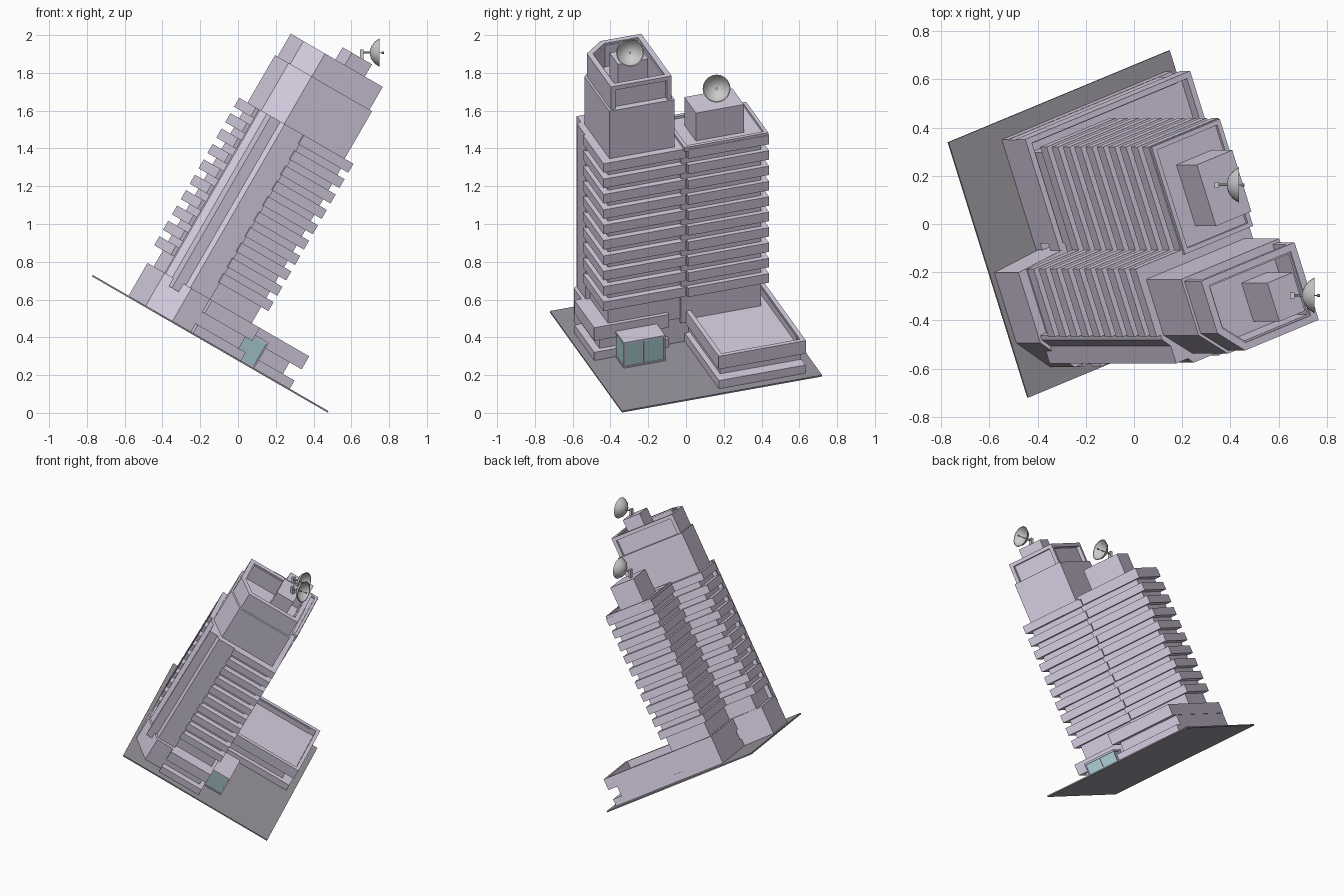
import bpy, bmesh, math
from mathutils import Matrix, Vector

if "Cube" in bpy.data.objects:
    bpy.data.objects.remove(bpy.data.objects["Cube"])

# The whole building leans: local plan coordinates (p, q, h) -> world
LEAN = (Matrix.Translation((-0.145, 0, 0.37)) @ Matrix.Rotation(math.radians(30), 4, 'Y')
        @ Matrix.Rotation(math.radians(19.8), 4, 'Z'))


def material(name, color):
    m = bpy.data.materials.new(name)
    m.diffuse_color = (*color, 1)
    m.use_nodes = True
    m.node_tree.nodes["Principled BSDF"].inputs["Base Color"].default_value = m.diffuse_color
    return m


LILAC = material("lilac_wall", (0.68, 0.62, 0.76))
GROUND = material("ground_grey", (0.32, 0.30, 0.34))
GLASS = material("pale_glass", (0.42, 0.64, 0.68))


def finish(name, bm, mat, matrix=LEAN):
    bmesh.ops.recalc_face_normals(bm, faces=bm.faces)
    bm.transform(matrix)
    me = bpy.data.meshes.new(name)
    bm.to_mesh(me)
    bm.free()
    if mat:
        me.materials.append(mat)
    ob = bpy.data.objects.new(name, me)
    bpy.context.collection.objects.link(ob)
    return ob


def add_prism(bm, poly, h0, h1):
    lo = [bm.verts.new((x, y, h0)) for x, y in poly]
    hi = [bm.verts.new((x, y, h1)) for x, y in poly]
    bm.faces.new(lo)
    bm.faces.new(hi)
    for i in range(len(poly)):
        j = (i + 1) % len(poly)
        bm.faces.new((lo[i], lo[j], hi[j], hi[i]))


def prism(name, poly, *spans, mat=LILAC):
    bm = bmesh.new()
    for h0, h1 in spans:
        add_prism(bm, poly, h0, h1)
    return finish(name, bm, mat)


def rect(p0, p1, q0, q1):
    return [(p0, q0), (p1, q0), (p1, q1), (p0, q1)]


def inset(poly, d):
    # mitred inward offset of a counter-clockwise outline
    out = []
    for i in range(len(poly)):
        a, b, c = (Vector(poly[(i + k) % len(poly)]) for k in (-1, 0, 1))
        e, f = (b - a).normalized(), (c - b).normalized()
        n, m = Vector((-e.y, e.x)), Vector((-f.y, f.x))
        out.append(tuple(b + (n + m) * (d / (1 + n.dot(m)))))
    return out


def ring(name, poly, d, h0, h1):
    bm = bmesh.new()
    inner = inset(poly, d)
    loops = [[bm.verts.new((x, y, h)) for x, y in pl]
             for pl, h in ((poly, h0), (poly, h1), (inner, h1), (inner, h0))]
    n = len(poly)
    for k in range(4):
        a, b = loops[k], loops[(k + 1) % 4]
        for i in range(n):
            j = (i + 1) % n
            bm.faces.new((a[i], a[j], b[j], b[i]))
    return finish(name, bm, LILAC)


# Ground plate
prism("ground_plate", rect(-0.563, 0.563, -0.563, 0.563), (-0.009, 0), mat=GROUND)

# Front podium with bands on its right half
prism("front_podium", [(-0.54, -0.02), (-0.54, -0.33), (-0.42, -0.48), (-0.02, -0.48), (-0.02, 0.02)][::1],
      (0, 0.2))
prism("front_podium_bands", rect(-0.3, 0.01, -0.52, -0.1), (0, 0.05), (0.12, 0.2))

# Rear podium wing with sunken terrace
prism("rear_podium", rect(-0.32, 0.45, 0.03, 0.485), (0.0, 0.14))
prism("rear_podium_base", rect(-0.32, 0.515, 0, 0.487), (0, 0.05))
wing = rect(-0.322, 0.517, -0.002, 0.489)
prism("terrace_floor", inset(wing, 0.01), (0.12, 0.15))
ring("terrace_parapet", wing, 0.025, 0.12, 0.2)
prism("rear_podium_back_wall", rect(-0.32, 0.45, 0.46, 0.486), (0, 0.19))

# Tower cores
prism("front_core", rect(-0.5, -0.012, -0.435, -0.02), (0.15, 1.2))
prism("rear_core", rect(-0.29, 0.008, -0.03, 0.42), (0.13, 1.19))
prism("corner_column", [(-0.53, -0.3), (-0.53, -0.32), (-0.42, -0.46), (-0.29, -0.46), (-0.29, -0.3)],
      (0.15, 1.2))

# Floor bands, one stack for each block
floors = [(1.145 - 0.094 * k, 1.2 - 0.094 * k) for k in range(10)]
prism("front_floor_bands", [(-0.55, 0.0), (-0.55, -0.3), (-0.3, -0.3), (-0.3, -0.472),
                            (0.022, -0.472), (0.022, -0.01), (-0.3, 0.0)], *floors)
prism("rear_floor_bands", rect(-0.32, 0.035, 0.0, 0.455), *floors)
ring("rear_roof_parapet", rect(-0.315, 0.032, -0.02, 0.452), 0.02, 1.19, 1.215)

# Tall upper block and its hollow crown
crown = [(-0.03, -0.07), (-0.505, -0.07), (-0.505, -0.3), (-0.405, -0.412), (-0.03, -0.412)]
prism("upper_block", inset(crown, -0.012), (1.19, 1.49))
ring("crown_inner_wall", inset(crown, 0.025), 0.012, 1.48, 1.62)
ring("crown_lip", crown, 0.03, 1.605, 1.63)
prism("crown_outer_wall", [(-0.505, -0.07), (-0.505, -0.3), (-0.405, -0.412), (-0.03, -0.412),
                           (-0.03, -0.387), (-0.393, -0.387), (-0.48, -0.29), (-0.48, -0.07)],
      (1.485, 1.628))
prism("crown_corner_post", rect(-0.055, -0.03, -0.095, -0.07), (1.485, 1.628))

# Plant rooms carrying the dishes
prism("upper_plant_room", rect(-0.25, -0.12, -0.34, -0.17), (1.48, 1.705))
prism("rear_plant_room", rect(-0.22, -0.04, 0.07, 0.34), (1.19, 1.37))

# Glass entrance: glazed box, roof and frame bars
prism("entrance_glass", rect(0.0, 0.134, -0.395, -0.172), (0.0, 0.145), mat=GLASS)
prism("entrance_roof", rect(0.0, 0.14, -0.4, -0.167), (0.143, 0.155))
prism("entrance_sill", rect(0.0, 0.14, -0.4, -0.167), (0, 0.008))
for i, q in enumerate((-0.4, -0.288, -0.175)):
    prism(f"entrance_bar_{i + 1}", rect(0.132, 0.14, q, q + 0.008), (0, 0.15))


# Satellite dishes, facing +x
def dish(name, x, y, z):
    bm = bmesh.new()
    prof = [(0.012, -0.05), (0.035, -0.042), (0.058, -0.024), (0.074, 0.0),
            (0.069, 0.0), (0.054, -0.02), (0.033, -0.037), (0.012, -0.044)]
    n = 20
    rows = [[bm.verts.new((d, r * math.cos(t * math.tau / n), r * math.sin(t * math.tau / n)))
             for t in range(n)] for r, d in prof]
    for a, b in zip(rows, rows[1:]):
        for i in range(n):
            bm.faces.new((a[i], a[(i + 1) % n], b[(i + 1) % n], b[i]))
    bm.faces.new(rows[0])
    bm.faces.new(rows[-1])
    turn = Matrix.Rotation(math.pi / 2, 4, 'Y')
    # feed rod, feed horn, rear arm and mounting block
    for r, length, cx in ((0.002, 0.07, -0.012), (0.006, 0.012, 0.018), (0.005, 0.05, -0.07)):
        bmesh.ops.create_cone(bm, cap_ends=True, segments=8, radius1=r, radius2=r, depth=length,
                              matrix=Matrix.Translation((cx, 0, 0)) @ turn)
    bmesh.ops.create_cube(bm, size=1, matrix=Matrix.Translation((-0.092, 0, -0.012))
                          @ Matrix.Diagonal((0.018, 0.025, 0.06, 1)))
    return finish(name, bm, None, Matrix.Translation((x, y, z)))


dishes = [dish("upper_dish", 0.748, -0.296, 1.907), dish("rear_dish", 0.435, 0.162, 1.717)]
bpy.ops.object.select_all(action='DESELECT')
for ob in dishes:
    ob.select_set(True)
bpy.context.view_layer.objects.active = dishes[0]
bpy.ops.object.shade_smooth_by_angle(angle=math.radians(35))
